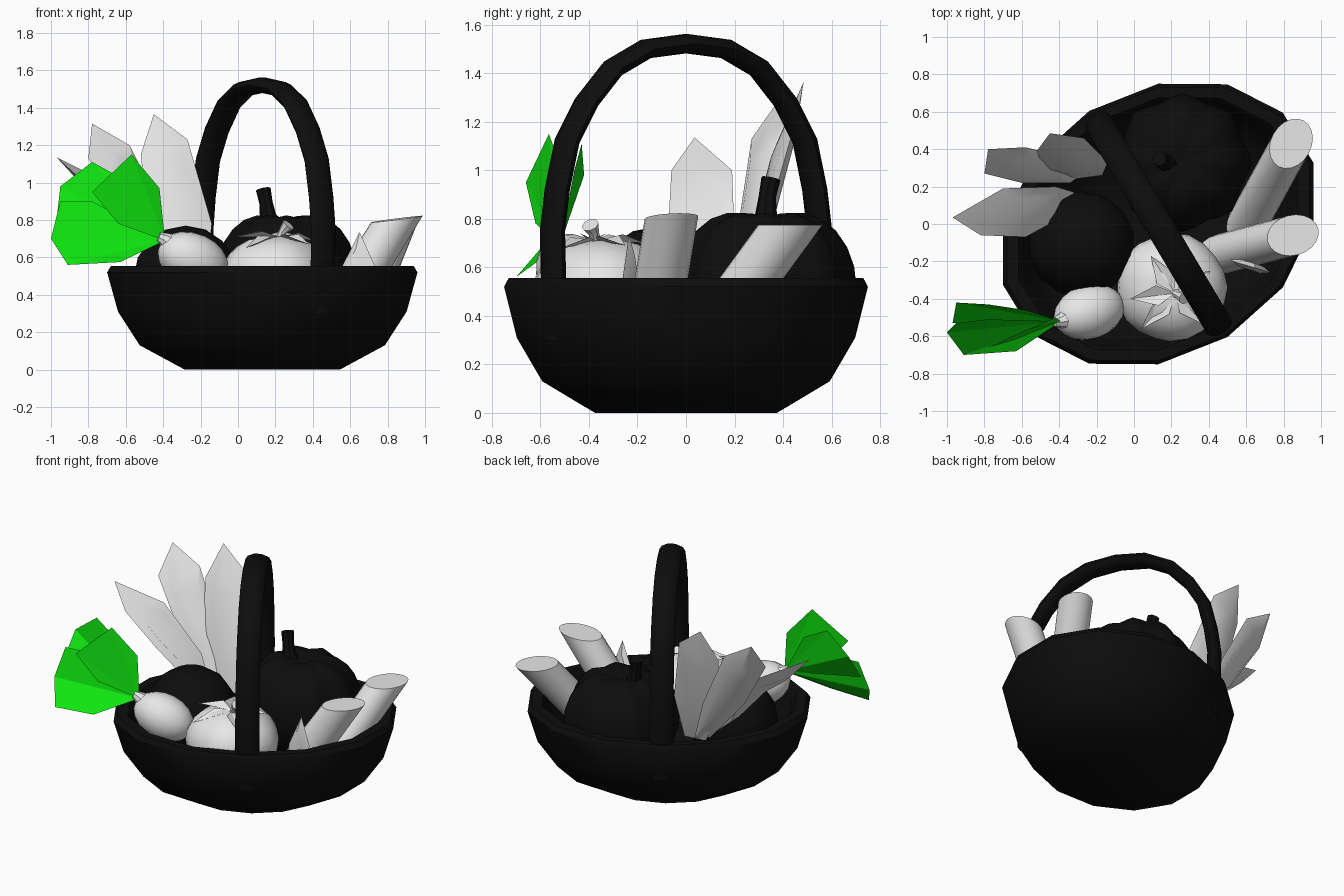
import bpy, bmesh, math
from mathutils import Vector, Quaternion

if "Cube" in bpy.data.objects:
    bpy.data.objects.remove(bpy.data.objects["Cube"])


def material(name, rgb):
    m = bpy.data.materials.new(name)
    m.diffuse_color = (*rgb, 1)
    m.use_nodes = True
    m.node_tree.nodes["Principled BSDF"].inputs["Base Color"].default_value = m.diffuse_color
    return m


BLACK = material("near_black", (0.004, 0.004, 0.004))
GREY = material("light_grey", (0.8, 0.8, 0.8))
GREEN = material("leaf_green", (0.005, 0.8, 0.005))


def add(name, bm, mat, angle=40):
    bmesh.ops.recalc_face_normals(bm, faces=bm.faces[:])
    me = bpy.data.meshes.new(name)
    bm.to_mesh(me)
    bm.free()
    me.materials.append(mat)
    ob = bpy.data.objects.new(name, me)
    bpy.context.collection.objects.link(ob)
    if angle:
        bpy.context.view_layer.objects.active = ob
        ob.select_set(True)
        bpy.ops.object.shade_smooth_by_angle(angle=math.radians(angle))
        ob.select_set(False)
    return ob


def loft(name, rings, mat, angle=40):
    """Skin a list of equal-sized point rings and cap both ends."""
    bm = bmesh.new()
    vs = [[bm.verts.new(p) for p in r] for r in rings]
    n = len(vs[0])
    for a, b in zip(vs, vs[1:]):
        for i in range(n):
            bm.faces.new((a[i], a[(i + 1) % n], b[(i + 1) % n], b[i]))
    bm.faces.new(vs[0])
    bm.faces.new(vs[-1])
    return add(name, bm, mat, angle)


def ring(c, u, v, n):
    return [Vector(c) + Vector(u) * math.cos(2 * math.pi * i / n)
            + Vector(v) * math.sin(2 * math.pi * i / n) for i in range(n)]


def tube(name, path, radii, mat, n=8):
    """Tapered round tube along a short path."""
    path = [Vector(p) for p in path]
    rings = []
    for i, p in enumerate(path):
        t = (path[min(i + 1, len(path) - 1)] - path[max(i - 1, 0)]).normalized()
        u = t.cross(Vector((0.1, 1, 0.05))).normalized()
        rings.append(ring(p, u * radii[i], t.cross(u) * radii[i], n))
    return loft(name, rings, mat)


def blob(name, c, r, mat, seg=16, rows=10, lobes=0, depth=0, dip=0, axis=(0, 0, 1)):
    """Ellipsoid with optional lobes and sunken poles, aimed along axis."""
    bm = bmesh.new()
    bmesh.ops.create_uvsphere(bm, u_segments=seg, v_segments=rows, radius=1)
    q = Vector((0, 0, 1)).rotation_difference(Vector(axis))
    for v in bm.verts:
        x, y, z = v.co
        flat = math.hypot(x, y)
        k = 1 + depth * math.cos(lobes * math.atan2(y, x)) * flat
        z *= 1 - dip * (1 - flat) ** 2
        v.co = Vector(c) + q @ Vector((x * k * r[0], y * k * r[1], z * k * r[2]))
    return add(name, bm, mat, 50)


# Woven basket: sheared oval bowl, outside then over the rim and down the inside
MID = Vector((0.13, 0, 0))
profile = [(0.5, 0), (0.79, 0.13), (0.93, 0.31), (1, 0.52), (0.975, 0.555),
           (0.90, 0.555), (0.87, 0.52), (0.84, 0.33), (0.70, 0.17), (0.45, 0.06)]
loft("basket", [ring(MID + Vector((0, 0, z)), Vector((0, 0.75, 0)) * s,
                     Vector((0.851, 0.164, 0)) * s, 14) for s, z in profile], BLACK)

# Arched handle across the basket
along = Vector((0.51, -0.86, 0))
side = Vector((0.86, 0.51, 0))
half = [(0.62, 0.3), (0.635, 0.55), (0.64, 0.75), (0.617, 0.92), (0.57, 1.12),
        (0.477, 1.28), (0.35, 1.42), (0.192, 1.50)]
arch = [(-s, z) for s, z in half] + [(0, 1.522)] + [(s, z) for s, z in reversed(half)]
pts = [MID + along * s + Vector((0, 0, z)) for s, z in arch]
rings = []
for i, p in enumerate(pts):
    t = (pts[min(i + 1, len(pts) - 1)] - pts[max(i - 1, 0)]).normalized()
    rings.append(ring(p, side * 0.076, t.cross(side) * 0.041, 10))
loft("handle", rings, BLACK)

# Pumpkin with a bent stem
blob("pumpkin", (0.26, 0.33, 0.52), (0.355, 0.355, 0.36), BLACK, 32, 14, 8, 0.05, 0.25)
tube("pumpkin_stem", [(0.19, 0.33, 0.74), (0.16, 0.33, 0.82), (0.15, 0.335, 0.89),
                      (0.135, 0.35, 0.965)], [0.075, 0.045, 0.036, 0.04], BLACK)

# Dark round vegetable
blob("dark_round_vegetable", (-0.28, -0.11, 0.49), (0.285, 0.285, 0.28), BLACK, 14, 8)

# Tomato with a star of sepals and a stem
blob("tomato", (0.2, -0.34, 0.5), (0.295, 0.29, 0.23), GREY, 20, 12, 5, 0.02, 0.1)
hub = Vector((0.22, -0.37, 0.71))
bm = bmesh.new()
for tx, ty, tz in [(0.09, -0.17, 0.70), (-0.02, -0.40, 0.71), (0.04, -0.56, 0.65),
                   (0.38, -0.54, 0.67), (0.41, -0.25, 0.69)]:
    tip = Vector((tx, ty, tz))
    d = tip - hub
    w = Vector((-d.y, d.x, 0)).normalized() * 0.055
    m = hub + d * 0.4 + Vector((0, 0, 0.03))
    a, b, c, e = [bm.verts.new(p) for p in (hub, m + w, tip, m - w)]
    bm.faces.new((a, b, c))
    bm.faces.new((a, c, e))
add("tomato_sepals", bm, GREY, 0)
tube("tomato_stem", [(0.22, -0.37, 0.69), (0.24, -0.38, 0.74), (0.27, -0.395, 0.775)],
     [0.025, 0.022, 0.036], GREY)

# Root vegetable lying over the rim, with its neck
root_axis = Vector((-0.8, -0.25, 0.35)).normalized()
blob("root_vegetable", (-0.24, -0.47, 0.585), (0.145, 0.145, 0.2), GREY, 16, 10, axis=root_axis)
tube("root_neck", [(-0.33, -0.5, 0.65), (-0.40, -0.52, 0.70), (-0.425, -0.525, 0.71)],
     [0.075, 0.036, 0.025], GREY)

# Flat green tops of the root vegetable
tops = [
    [(-0.39, -0.52, 0.69), (-0.63, -0.68, 0.575), (-0.91, -0.70, 0.56),
     (-1.0, -0.58, 0.70), (-0.95, -0.53, 0.90), (-0.78, -0.51, 0.90)],
    [(-0.39, -0.52, 0.69), (-0.64, -0.62, 0.78), (-0.78, -0.66, 0.95),
     (-0.57, -0.565, 1.15), (-0.42, -0.50, 0.97)],
    [(-0.39, -0.52, 0.69), (-0.97, -0.53, 0.80), (-0.95, -0.42, 0.98),
     (-0.78, -0.43, 1.11), (-0.58, -0.46, 1.0)],
]
for i, outline in enumerate(tops):
    bm = bmesh.new()
    vs = [bm.verts.new(p) for p in outline]
    for a, b in zip(vs[1:], vs[2:]):
        bm.faces.new((vs[0], a, b))
    add(f"green_top_{i + 1}", bm, GREEN, 0)


def leaf(name, outline, mat, puff=0.025):
    """Pointed leaf, slightly thicker in the middle on both sides."""
    outline = [Vector(p) for p in outline]
    c = sum(outline, Vector()) / len(outline)
    n = sum(((a - c).cross(b - c) for a, b in zip(outline, outline[1:] + outline[:1])),
            Vector()).normalized()
    bm = bmesh.new()
    rim = [bm.verts.new(p) for p in outline]
    for s in (1, -1):
        inner = [bm.verts.new(c + (p - c) * 0.6 + n * puff * s) for p in outline]
        for i in range(len(rim)):
            j = (i + 1) % len(rim)
            bm.faces.new((rim[i], rim[j], inner[j], inner[i]))
        bm.faces.new(inner)
    add(name, bm, mat, 30)


# Tall leaves fanning out at the left
leaf("tall_leaf_1", [(-0.97, 0.035, 1.135), (-0.82, -0.06, 1.0), (-0.58, -0.07, 0.82),
                     (-0.34, 0.06, 0.52), (-0.32, 0.17, 0.50), (-0.42, 0.20, 0.72),
                     (-0.70, 0.19, 1.0)], GREY)
leaf("tall_leaf_2", [(-0.78, 0.40, 1.315), (-0.80, 0.27, 1.13), (-0.60, 0.22, 0.80),
                     (-0.34, 0.22, 0.50), (-0.26, 0.28, 0.50), (-0.38, 0.36, 0.80),
                     (-0.58, 0.41, 1.20)], GREY)
leaf("tall_leaf_3", [(-0.45, 0.485, 1.365), (-0.52, 0.39, 1.15), (-0.48, 0.29, 0.78),
                     (-0.32, 0.24, 0.48), (-0.17, 0.26, 0.48), (-0.14, 0.33, 0.78),
                     (-0.27, 0.46, 1.23)], GREY)
# Small spike beside the stalks
leaf("small_spike", [(0.65, -0.235, 0.735), (0.53, -0.20, 0.50), (0.50, -0.17, 0.38),
                     (0.66, -0.24, 0.38), (0.73, -0.26, 0.56)], GREY, 0.02)


# Cut stalks leaning out to the right, with nearly level cut ends
def stalk(name, top, base, tilt):
    top, base = Vector(top), Vector(base)
    d = Vector((top.x - base.x, top.y - base.y, 0)).normalized()
    w = Vector((-d.y, d.x, 0)) * 0.108
    d *= 0.14
    loft(name, [ring(base, d, w, 20), ring(top, d + Vector((0, 0, tilt)), w, 20)], GREY)


stalk("stalk_back", (0.84, 0.43, 0.775), (0.61, 0.01, 0.2), 0.0)
stalk("stalk_front", (0.85, -0.06, 0.805), (0.47, -0.16, 0.2), 0.018)
